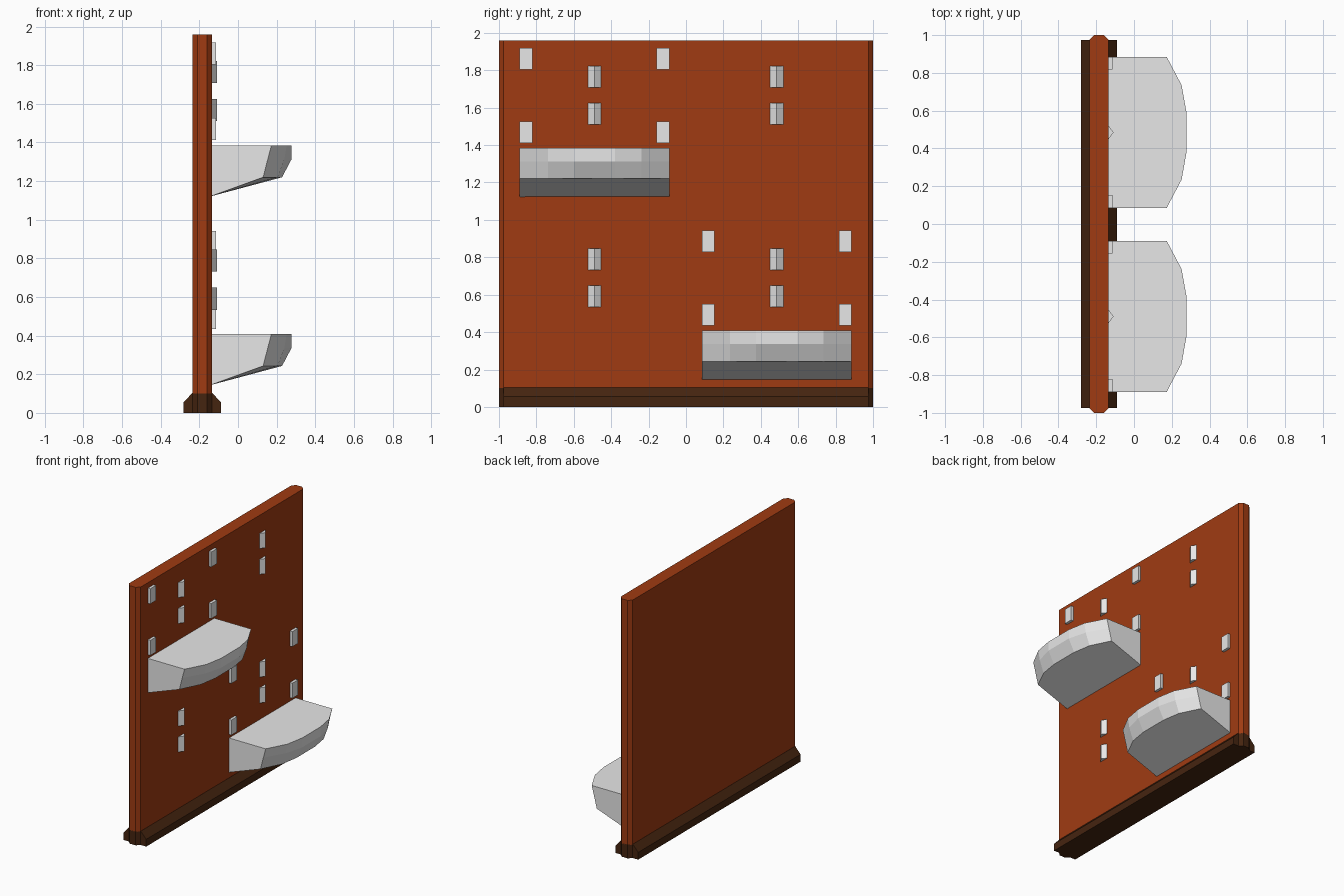
import bpy, bmesh

if "Cube" in bpy.data.objects:
    bpy.data.objects.remove(bpy.data.objects["Cube"])


def material(name, rgb):
    m = bpy.data.materials.new(name)
    m.diffuse_color = (*rgb, 1)
    m.use_nodes = True
    m.node_tree.nodes["Principled BSDF"].inputs["Base Color"].default_value = m.diffuse_color
    return m


RUST = material("rust_orange", (0.35, 0.044, 0.006))
BROWN = material("dark_brown", (0.06, 0.018, 0.005))
GREY = material("light_grey", (0.8, 0.8, 0.8))


def loft(name, rings, mat):
    """Closed solid through rings of equal point count."""
    bm = bmesh.new()
    loops = [[bm.verts.new(p) for p in r] for r in rings]
    n = len(loops[0])
    for a, b in zip(loops, loops[1:]):
        for i in range(n):
            j = (i + 1) % n
            bm.faces.new((a[i], a[j], b[j], b[i]))
    bm.faces.new(loops[0])
    bm.faces.new(loops[-1])
    bmesh.ops.recalc_face_normals(bm, faces=bm.faces)
    me = bpy.data.meshes.new(name)
    bm.to_mesh(me)
    bm.free()
    me.materials.append(mat)
    ob = bpy.data.objects.new(name, me)
    bpy.context.collection.objects.link(ob)
    return ob


CX, WALL = -0.185, -0.136   # panel centre plane and its front surface


def outline(half, z):
    """Panel plan: long slab with chamfered ends, sides widened to half."""
    q = [(half, 0.975), (0.05, 0.975), (0.025, 1.0)]
    pts = q + [(-x, y) for x, y in reversed(q)]
    pts += [(-x, -y) for x, y in pts]
    return [(CX + x, y, z) for x, y in pts]


# Upright panel and its flared foot
loft("wall_panel", [outline(0.05, 0.1), outline(0.05, 1.96)], RUST)
loft("wall_foot", [outline(0.096, 0), outline(0.096, 0.055), outline(0.0502, 0.105)], BROWN)


def ledge(name, cy, top):
    """Bowed ledge, tapering underneath."""
    def ring(front, back_z, z):
        half = [(0.4, front[0]), (0.25, front[1]), (0.11, front[2])]
        arc = [(x, cy + d, z) for d, x in half]
        arc += [(x, cy - d, z) for d, x in reversed(half)]
        return [(WALL - 0.01, cy + 0.4, back_z)] + arc + [(WALL - 0.01, cy - 0.4, back_z)]
    loft(name, [ring((0.13, 0.205, 0.228), top - 0.265, top - 0.165),
                ring((0.154, 0.24, 0.277), top - 0.072, top - 0.072),
                ring((0.173, 0.252, 0.277), top, top)], GREY)


def grip(name, section, cy, z0, z1):
    """Small vertical prism on the wall."""
    loft(name, [[(WALL + x, cy + y, z) for x, y in section] for z in (z0, z1)], GREY)


FLAT = [(-0.01, -0.034), (0.021, -0.034), (0.021, 0.034), (-0.01, 0.034)]
RIDGE = [(-0.01, -0.037), (0, -0.037), (0.028, 0), (0, 0.037), (-0.01, 0.037)]

# Two stacked sets of ledge and grips
for label, base, cy in (("lower", 0.0, 0.485), ("upper", 0.977, -0.489)):
    ledge(label + "_ledge", cy, base + 0.408)
    for z in (0.435, 0.827):
        for s in (-1, 1):
            grip(label + "_flat_grip", FLAT, cy + s * 0.366, base + z, base + z + 0.115)
    for z in (0.534, 0.731):
        for y in (-0.489, 0.485):
            grip(label + "_ridged_grip", RIDGE, y, base + z, base + z + 0.115)
